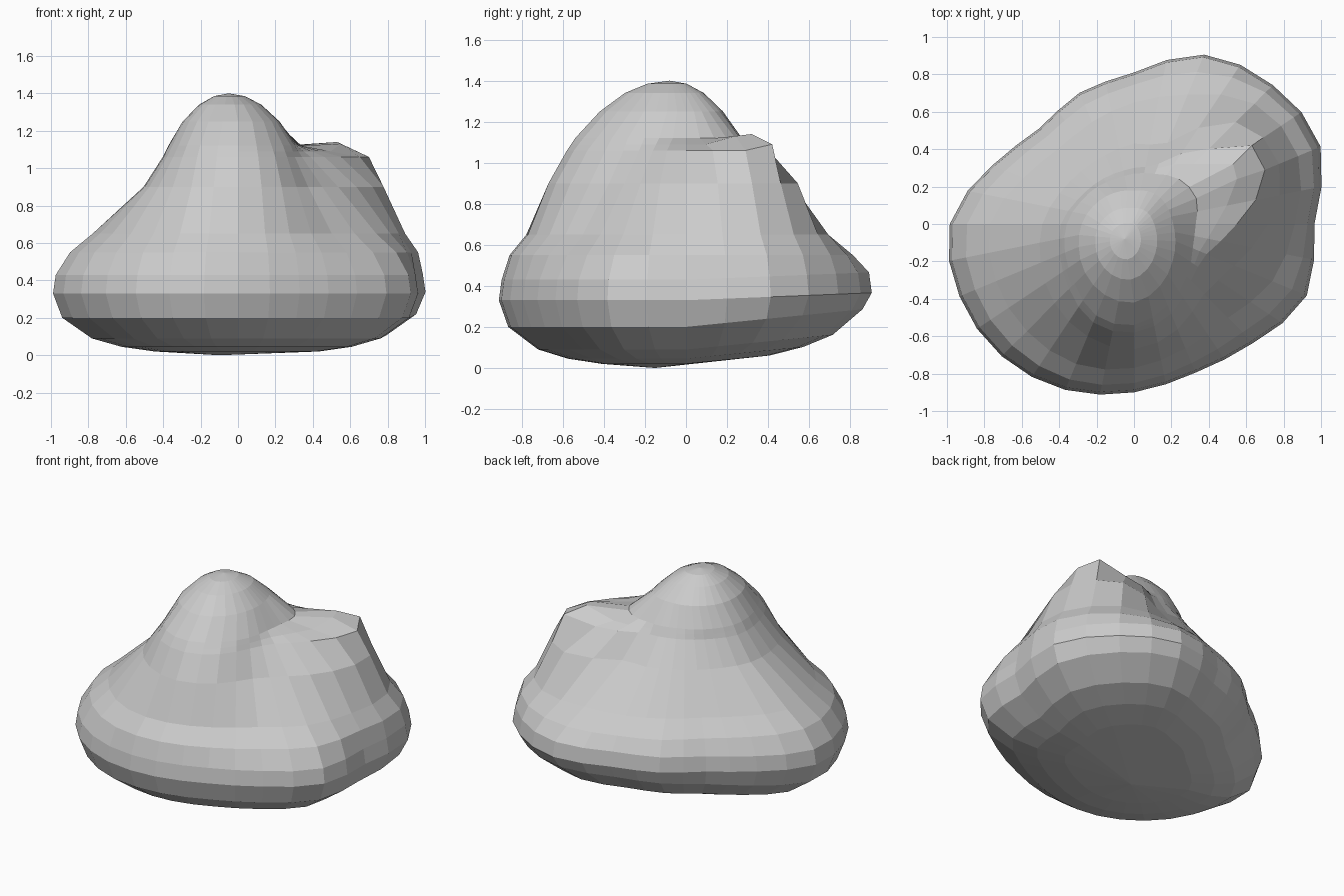
import bpy, bmesh, math

if "Cube" in bpy.data.objects:
    bpy.data.objects.remove(bpy.data.objects["Cube"])

N = 32  # spokes, counter-clockwise from +x (twice the 16 given radii)

# Radius per 22.5 degrees for each horizontal slice of the boulder
WAIST = [.965, 1.08, 1.05, .98, .81, .76, .72, .82, .985, 1.01, 1.0, .96, .90, .86, .90, 1.0]
SLICES = [
    (.65, [.86, .95, .91, .75, .65, .59, .57, .64, .77, .80, .81, .81, .77, .72, .71, .80]),
    (.90, [.72, .84, .77, .47, .43, .40, .40, .43, .49, .54, .60, .65, .67, .61, .53, .58]),
    (1.06, [.55, .74, .57, .35, .30, .29, .30, .33, .39, .43, .49, .57, .58, .52, .43, .42]),
    (1.12, [.33, .36, .34, .29, .27, .26, .28, .31, .36, .40, .45, .53, .54, .47, .40, .34]),
    (1.25, [.21, .20, .20, .19, .18, .19, .21, .24, .28, .32, .37, .41, .42, .36, .29, .24]),
]
# Rounded underside: height and share of the waist outline
UNDER = [(.02, .45), (.045, .63), (.09, .79), (.20, .95), (.33, 1.0), (.43, .985), (.55, None)]
PEAK = (-.05, -.08)


def refine(radii):
    """Double the spokes with a smooth curve through the given radii."""
    n, out = len(radii), []
    for i in range(n):
        a, b, c, d = (radii[(i + k) % n] for k in (-1, 0, 1, 2))
        out += [b, (9 * (b + c) - a - d) / 16]
    return out


def ring(bm, z, radii, scale=1.0, centre=(0, 0), tilt=0.0):
    verts = []
    for i, r in enumerate(radii):
        a = 2 * math.pi * i / N
        x, y = r * math.cos(a), r * math.sin(a)
        x = centre[0] + (x - centre[0]) * scale
        y = centre[1] + (y - centre[1]) * scale
        verts.append(bm.verts.new((x, y, z + tilt * max(y, 0))))
    return verts


bm = bmesh.new()
waist = refine(WAIST)
slices = [(z, refine(r)) for z, r in SLICES]
# Extra slice that carries the second peak, ahead of the saddle
between = [(a + b) / 2 for a, b in zip(slices[2][1], slices[3][1])]
slices.insert(3, (1.09, between))
# Extra slice that rounds the flank just above the waist
flank = [.5 * a + .5 * b + .015 for a, b in zip(waist, slices[0][1])]

rings = []
for z, s in UNDER:
    tilt = .1 if z < .3 else .04
    rings.append(ring(bm, z, waist, s, tilt=tilt) if s else ring(bm, z, flank))
rings += [ring(bm, z, r) for z, r in slices]
# Rounded main summit
rings += [ring(bm, z, slices[-1][1], s, PEAK) for z, s in ((1.34, .64), (1.385, .32))]

# Second peak at the back right
shoulder, crest = rings[len(UNDER) + 2], rings[len(UNDER) + 3]
shoulder[2].co = (.70, .29, 1.06)
shoulder[3].co = (.63, .42, 1.09)
crest[2].co = (.55, .24, 1.13)
crest[3].co = (.53, .32, 1.14)

# Skin between rings, then close top and bottom
for lo, hi in zip(rings, rings[1:]):
    for i in range(N):
        j = (i + 1) % N
        bm.faces.new((lo[i], lo[j], hi[j], hi[i]))
top = bm.verts.new((*PEAK, 1.4))
bottom = bm.verts.new((-.1, -.15, 0))
for i in range(N):
    j = (i + 1) % N
    bm.faces.new((rings[-1][i], rings[-1][j], top))
    bm.faces.new((rings[0][j], rings[0][i], bottom))
bmesh.ops.recalc_face_normals(bm, faces=bm.faces)

# Boulder object, flat shaded
mesh = bpy.data.meshes.new("boulder")
bm.to_mesh(mesh)
bm.free()
bpy.context.collection.objects.link(bpy.data.objects.new("boulder", mesh))
